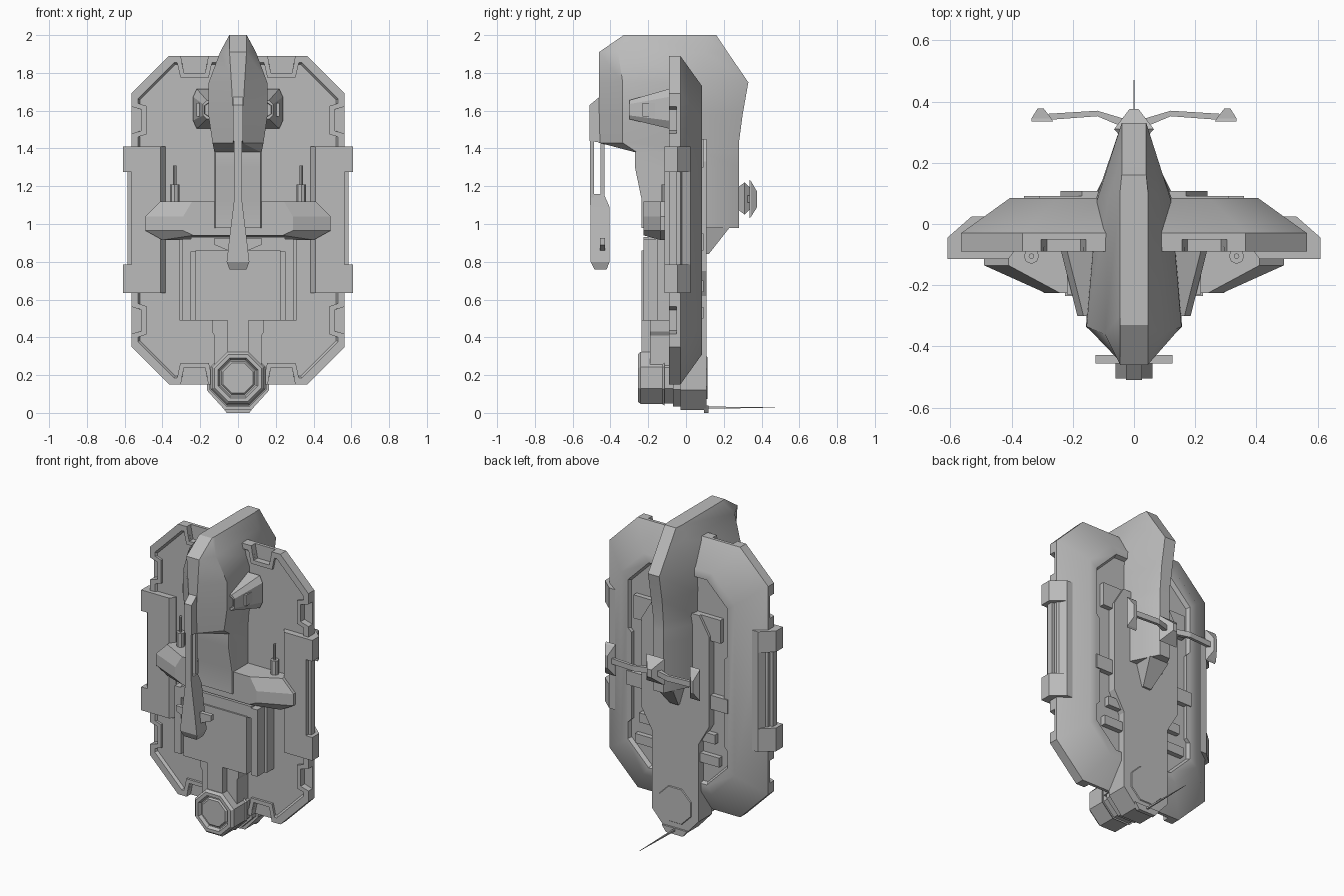
import bpy, bmesh, math
from mathutils import Vector

if "Cube" in bpy.data.objects:
    bpy.data.objects.remove(bpy.data.objects["Cube"])

grey = bpy.data.materials.new("hull grey")
grey.use_nodes = True
grey.diffuse_color = (0.5, 0.5, 0.5, 1)
grey.node_tree.nodes["Principled BSDF"].inputs["Base Color"].default_value = (0.5, 0.5, 0.5, 1)


def loft(name, rings, mirror=False, smooth=False):
    """Skin a list of matching rings and cap both ends."""
    bm = bmesh.new()
    loops = [[bm.verts.new(p) for p in ring] for ring in rings]
    n = len(loops[0])
    for a, b in zip(loops, loops[1:]):
        for i in range(n):
            j = (i + 1) % n
            bm.faces.new((a[i], a[j], b[j], b[i]))
    bm.faces.new(loops[0])
    bm.faces.new(loops[-1])
    bmesh.ops.recalc_face_normals(bm, faces=bm.faces)
    mesh = bpy.data.meshes.new(name)
    bm.to_mesh(mesh)
    bm.free()
    mesh.materials.append(grey)
    ob = bpy.data.objects.new(name, mesh)
    bpy.context.collection.objects.link(ob)
    bpy.ops.object.select_all(action="DESELECT")
    ob.select_set(True)
    bpy.context.view_layer.objects.active = ob
    if mirror:
        mod = ob.modifiers.new("mirror", "MIRROR")
        mod.use_mirror_merge = False
        bpy.ops.object.modifier_apply(modifier=mod.name)
    if smooth:
        bpy.ops.object.shade_smooth_by_angle(angle=math.radians(32))
    return ob


def prism(name, pts, axis, a, b, **kw):
    """Extrude a 2D outline along one axis from a to b."""
    def place(p, d):
        v = list(p)
        v.insert("xyz".index(axis), d)
        return Vector(v)
    return loft(name, [[place(p, d) for p in pts] for d in (a, b)], **kw)


def box(name, x, y, z, **kw):
    return prism(name, [(x[0], z[0]), (x[1], z[0]), (x[1], z[1]), (x[0], z[1])], "y", *y, **kw)


def both(half):
    """Complete a right-hand outline with its reflection."""
    return half + [(-x, v) for x, v in reversed(half)]


def rect(x, y0, y1, z):
    return [(-x, y0, z), (x, y0, z), (x, y1, z), (-x, y1, z)]


# Main plate: rim, shallow front tray, sloped back and rear recess
def plate_ring(y, inset):
    x, h, c = 0.565 - inset, 0.87 - inset, 0.2 - inset * 0.25
    half = [(x - c, -h), (x, c - h), (x, h - c), (x - c, h)]
    return [(px, y, 1.02 + pz) for px, pz in both(half)]


plate = loft("main_plate", [plate_ring(*r) for r in (
    (-0.075, 0.045), (-0.09, 0.035), (-0.09, 0), (-0.03, 0),
    (0.085, 0.16), (0.085, 0.21), (0.06, 0.22))], smooth=True)

# Rim notches and the raised lips around them
for edge, centre, sign, along, depth in (
        (1.89, 0.23, -1, "x", 0.09), (0.15, 0.23, 1, "x", 0.09),
        (0.565, 1.55, -1, "z", 0.055), (0.565, 0.49, -1, "z", 0.055)):
    def outline(pairs):
        pts = [(centre + s, edge + sign * d) for s, d in pairs]
        return pts if along == "x" else [(v, u) for u, v in pts]
    cut = [(-0.075, -0.01), (-0.055, depth), (0.055, depth), (0.075, -0.01)]
    inner = [(-0.075, 0.002), (-0.055, depth), (0.055, depth), (0.075, 0.002)]
    outer = [(0.1, 0.002), (0.075, depth + 0.025), (-0.075, depth + 0.025), (-0.1, 0.002)]
    cutter = prism("notch_cutter", outline(cut), "y", -0.12, -0.05, mirror=True)
    mod = plate.modifiers.new("notch", "BOOLEAN")
    mod.operation, mod.object, mod.solver = "DIFFERENCE", cutter, "EXACT"
    bpy.context.view_layer.objects.active = plate
    bpy.ops.object.modifier_apply(modifier=mod.name)
    bpy.data.objects.remove(cutter)
    prism("notch_lip", outline(inner + outer), "y", -0.09, -0.065, mirror=True)


# Tall hull with its column and rear fin
def hull_ring(z, *spec):
    return [(x, y, z) for x, y in both([(w, y) for y, w in spec])]


loft("upper_hull", [
    hull_ring(2.0, (-0.33, 0.045), (-0.30, 0.046), (0.10, 0.046), (0.16, 0.04)),
    hull_ring(1.91, (-0.46, 0.045), (-0.36, 0.095), (0.10, 0.08), (0.22, 0.04)),
    hull_ring(1.75, (-0.46, 0.035), (-0.335, 0.155), (0.08, 0.12), (0.33, 0.04)),
    hull_ring(1.58, (-0.46, 0.025), (-0.335, 0.157), (0.08, 0.125), (0.30, 0.04)),
    hull_ring(1.43, (-0.46, 0.022), (-0.335, 0.135), (0.08, 0.125), (0.28, 0.035)),
    hull_ring(1.38, (-0.27, 0.12), (-0.26, 0.125), (0.10, 0.125), (0.28, 0.035)),
    hull_ring(1.30, (-0.27, 0.12), (-0.26, 0.125), (0.10, 0.125), (0.28, 0.035)),
    hull_ring(1.13, (-0.235, 0.12), (-0.225, 0.125), (0.10, 0.125), (0.28, 0.035)),
    hull_ring(0.98, (-0.235, 0.12), (-0.225, 0.125), (0.10, 0.125), (0.28, 0.035)),
], smooth=True)
loft("fin_foot", [rect(0.07, 0.05, 0.23, 0.98), rect(0.03, 0.05, 0.12, 0.84)])
prism("hull_nose", [(-0.45, 1.68), (-0.51, 1.63), (-0.51, 1.44), (-0.45, 1.43)], "x", -0.026, 0.026)


# Side intakes: tapered shells with a sunken mouth
def intake_ring(y, x, z0, z1):
    s = (z1 - z0) * 0.2
    return [(0.1, y, z0), (x - 0.02, y, z0), (x, y, z0 + s), (x, y, z1 - s),
            (x - 0.02, y, z1), (0.1, y, z1)]


loft("side_intake", [intake_ring(*r) for r in (
    (-0.09, 0.238, 1.505, 1.715), (-0.30, 0.185, 1.555, 1.655),
    (-0.30, 0.178, 1.57, 1.64), (-0.27, 0.175, 1.57, 1.64))], mirror=True)
box("intake_groove", (0.15, 0.219), (-0.23, -0.11), (1.57, 1.64), mirror=True)

# Forward hanging pod on two rods
loft("hanging_pod", [rect(0.018, -0.505, -0.435, 1.16), rect(0.025, -0.505, -0.405, 1.09),
                     rect(0.045, -0.505, -0.405, 0.93), rect(0.06, -0.505, -0.405, 0.80),
                     rect(0.045, -0.485, -0.42, 0.76)])
box("front_rod", (-0.02, 0.02), (-0.507, -0.487), (1.1, 1.46))
box("rear_rod", (-0.012, 0.012), (-0.452, -0.432), (1.1, 1.43))
prism("pod_winglet", [(0.03, 0.85), (0.125, 0.89), (0.125, 0.925), (0.03, 0.925)],
      "y", -0.455, -0.428, mirror=True)

# Cross wing with swept front and turrets
wing = [(0, 0.915), (0.40, 0.915), (0.49, 0.965), (0.49, 1.04), (0.41, 1.12), (0, 1.12)]


def wing_ring(y, reach, low):
    k = reach / 0.49
    return [(x * k, y, max(z, low)) for x, z in wing]


loft("cross_wing", [wing_ring(*r) for r in ((-0.07, 0.49, 0), (-0.135, 0.49, 0),
                                           (-0.225, 0.29, 0.94))], mirror=True)


def tube(name, x, y, z0, z1, r):
    ring = [(x + r * math.cos(i * math.pi / 4), y + r * math.sin(i * math.pi / 4)) for i in range(8)]
    prism(name, ring, "z", z0, z1, mirror=True)


tube("turret_base", 0.335, -0.105, 1.1, 1.21, 0.025)
tube("turret_barrel", 0.335, -0.105, 1.2, 1.31, 0.009)

# Outrigger blocks on both edges
blocks = [(0.385, -0.08), (0.41, -0.115), (0.61, -0.115), (0.61, -0.045), (0.53, 0.025), (0.42, 0.025)]
core = [(min(x, 0.565), y) for x, y in blocks]
prism("outrigger_core", core, "z", 0.7, 1.35, mirror=True)
for z0, z1 in ((0.635, 0.785), (1.275, 1.41)):
    prism("outrigger_end", blocks, "z", z0, z1, mirror=True)
box("outrigger_rail", (0.55, 0.585), (-0.09, -0.05), (0.7, 1.35), mirror=True)

# Lower body: centre block, grooved flanks and neck
box("centre_block", (-0.225, 0.225), (-0.235, -0.06), (0.49, 0.86))
box("centre_lintel", (-0.25, 0.25), (-0.225, -0.06), (0.855, 0.93))
box("flank", (0.25, 0.31), (-0.15, -0.06), (0.49, 0.92), mirror=True)
box("flank_front", (0.25, 0.295), (-0.225, -0.14), (0.49, 0.92), mirror=True)
box("flank_groove", (0.2, 0.26), (-0.16, -0.06), (0.49, 0.9), mirror=True)
box("neck", (-0.055, 0.055), (-0.235, -0.06), (0.25, 0.5))
prism("neck_side", [(0.04, 0.25), (0.125, 0.25), (0.125, 0.41), (0.138, 0.43), (0.138, 0.5), (0.04, 0.5)],
      "y", -0.19, -0.05, mirror=True)


# Octagonal dish at the foot
def oct_ring(y, flat):
    r = flat / math.cos(math.pi / 8)
    return [(r * math.cos((i + 0.5) * math.pi / 4), y, 0.185 + r * math.sin((i + 0.5) * math.pi / 4))
            for i in range(8)]


loft("dish", [oct_ring(*r) for r in (
    (-0.02, 0.15), (-0.07, 0.15), (-0.07, 0.135), (-0.115, 0.135), (-0.115, 0.145), (-0.125, 0.138),
    (-0.24, 0.138), (-0.255, 0.125), (-0.255, 0.105), (-0.235, 0.095), (-0.235, 0.088), (-0.245, 0.08))])

# Rear spine, disc and needle
spine = [(0.07, 0.015), (0.165, 0.12), (0.165, 0.62), (0.24, 0.75), (0.24, 1.33), (0.17, 1.45)]
prism("rear_spine", both(spine), "y", -0.03, 0.108)
prism("spine_tail", both([(0.06, 0), (0.09, 0.04)]), "y", 0.095, 0.12)
loft("spine_disc", [oct_ring(0.1, 0.12), oct_ring(0.113, 0.11)])
loft("rear_needle", [[(x * s, y, 0.028 + z * s) for x, z in ((-1, -1), (1, -1), (1, 1), (-1, 1))]
                     for y, s in ((0.1, 0.006), (0.47, 0.001))])

# Stepped panels inside the rear recess
for z0, z1, x in ((0.5, 0.56, 0.3), (0.64, 0.7, 0.27), (0.86, 0.95, 0.36), (1.3, 1.45, 0.31)):
    box("rear_panel", (0.15, x), (0.05, 0.092), (z0, z1), mirror=True)
prism("recess_step", [(0.37, 0.6), (0.33, 0.64), (0.33, 1.2), (0.37, 1.24)], "y", 0.05, 0.085, mirror=True)

# Rear sensor: wedge hub, bent arms and upright tips
loft("sensor_hub", [[(s * w, y, z) for s, z in ((-1, z0), (1, z0), (1, z1), (-1, z1))]
                    for y, w, z0, z1 in ((0.27, 0.03, 1.08, 1.19), (0.31, 0.065, 1.05, 1.22),
                                         (0.375, 0.015, 1.11, 1.16))])
prism("sensor_arm", [(0.02, 0.31), (0.12, 0.352), (0.28, 0.34), (0.28, 0.36), (0.12, 0.37), (0.02, 0.34)],
      "z", 1.115, 1.15, mirror=True)
loft("sensor_tip", [[(x0, y, z0), (x1, y, z0), (x1, y, z1), (x0, y, z1)] for y, x0, x1, z0, z1 in (
    (0.335, 0.265, 0.335, 1.03, 1.235), (0.345, 0.27, 0.335, 1.04, 1.225),
    (0.377, 0.295, 0.315, 1.09, 1.17))], mirror=True)
